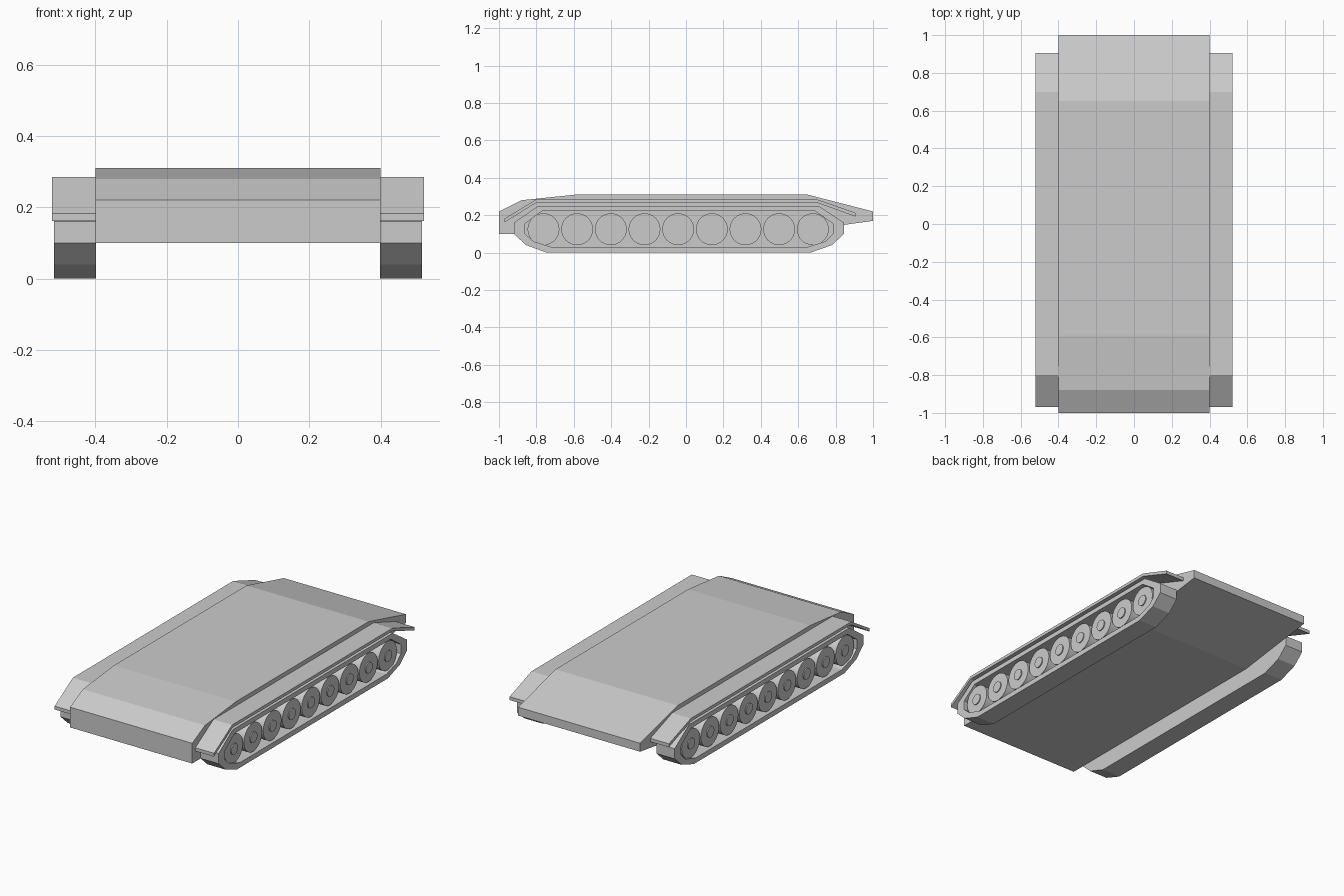
import bpy, bmesh, math
from mathutils import Matrix

if "Cube" in bpy.data.objects:
    bpy.data.objects.remove(bpy.data.objects["Cube"])


def finish(bm, name, mirror=False):
    bmesh.ops.recalc_face_normals(bm, faces=bm.faces[:])
    me = bpy.data.meshes.new(name)
    bm.to_mesh(me)
    bm.free()
    ob = bpy.data.objects.new(name, me)
    bpy.context.collection.objects.link(ob)
    if mirror:
        ob.modifiers.new("Mirror", 'MIRROR').use_mirror_merge = False
    return ob


def loop(bm, pts, x):
    return [bm.verts.new((x, y, z)) for y, z in pts]


def bridge(bm, a, b):
    n = len(a)
    for i in range(n):
        j = (i + 1) % n
        bm.faces.new((a[i], a[j], b[j], b[i]))


def prism(name, pts, x0, x1, mirror=False):
    bm = bmesh.new()
    a, b = loop(bm, pts, x0), loop(bm, pts, x1)
    bridge(bm, a, b)
    bm.faces.new(a)
    bm.faces.new(b)
    return finish(bm, name, mirror)


# Hull: side profile (y, z) extruded across the width
prism("hull", [(-1, 0.10), (-1, 0.22), (-0.88, 0.28), (-0.59, 0.31),
               (0.65, 0.31), (1, 0.22), (1, 0.17), (0.5, 0.10)], -0.4, 0.4)

# Fenders: thin bent plates over the tracks
prism("fender", [(-0.97, 0.162), (-0.97, 0.182), (-0.80, 0.285), (0.70, 0.285),
                 (0.905, 0.213), (0.905, 0.193), (0.70, 0.267), (-0.80, 0.267)],
      0.40, 0.522, True)

# Tracks: outer belt with a recessed pocket facing outwards
outer = [(-0.92, 0.10), (-0.92, 0.16), (-0.79, 0.25), (0.71, 0.25), (0.845, 0.16),
         (0.845, 0.10), (0.78, 0.04), (0.665, 0.0), (-0.745, 0.0), (-0.855, 0.04)]
inner = [(-0.86, 0.10), (-0.86, 0.155), (-0.77, 0.222), (0.69, 0.222), (0.785, 0.155),
         (0.785, 0.10), (0.745, 0.06), (0.65, 0.03), (-0.72, 0.03), (-0.815, 0.06)]
bm = bmesh.new()
back, rim = loop(bm, outer, 0.398), loop(bm, outer, 0.517)
lip, floor = loop(bm, inner, 0.517), loop(bm, inner, 0.42)
for a, b in ((back, rim), (rim, lip), (lip, floor)):
    bridge(bm, a, b)
bm.faces.new(back)
bm.faces.new(floor)
finish(bm, "track", True)

# Road wheels: nine discs per side, each with a small hub
bm = bmesh.new()
for i in range(9):
    y = -0.762 + 0.18 * i
    for r, x0, x1 in ((0.085, 0.415, 0.506), (0.032, 0.50, 0.512)):
        m = Matrix.Translation(((x0 + x1) / 2, y, 0.125)) @ Matrix.Rotation(math.pi / 2, 4, 'Y')
        bmesh.ops.create_cone(bm, cap_ends=True, segments=32, radius1=r, radius2=r,
                              depth=x1 - x0, matrix=m)
wheels = finish(bm, "road_wheels", True)
bpy.context.view_layer.objects.active = wheels
wheels.select_set(True)
bpy.ops.object.shade_smooth_by_angle(angle=math.radians(30))
